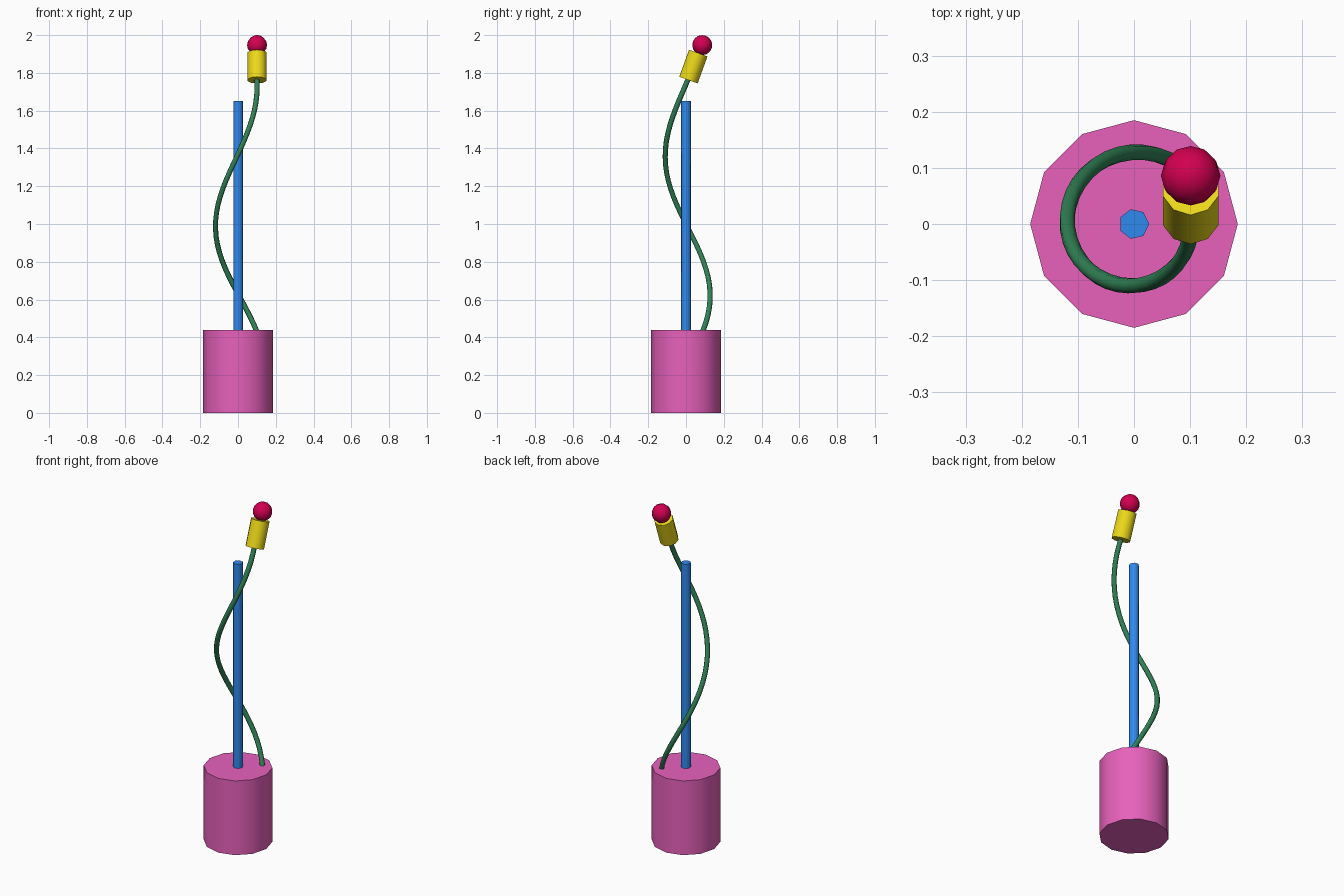
import bpy
from math import cos, sin, radians
from mathutils import Vector

if "Cube" in bpy.data.objects:
    bpy.data.objects.remove(bpy.data.objects["Cube"])


def finish(obj, name, color):
    obj.name = name
    mat = bpy.data.materials.new(name + "_paint")
    mat.diffuse_color = (*color, 1)
    mat.use_nodes = True
    mat.node_tree.nodes["Principled BSDF"].inputs["Base Color"].default_value = mat.diffuse_color
    obj.data.materials.append(mat)
    bpy.ops.object.shade_smooth_by_angle(angle=radians(60))
    return obj


def rod(name, a, b, radius, sides, color, spin=0):
    """Capped cylinder from point a to point b."""
    a, b = Vector(a), Vector(b)
    bpy.ops.mesh.primitive_cylinder_add(vertices=sides, radius=radius, depth=(b - a).length)
    obj = bpy.context.object
    axis = b - a
    tilt = Vector((0, 0, 1)).rotation_difference(axis)
    obj.rotation_euler = tilt.to_euler()
    obj.rotation_euler.rotate_axis("Z", radians(spin))
    obj.location = (a + b) / 2
    return finish(obj, name, color)


# Pot and central support pole
rod("pot", (0, 0, 0), (0, 0, 0.44), 0.185, 12, (0.8, 0.12, 0.5))
rod("pole", (0, 0, 0.42), (0, 0, 1.65), 0.027, 7, (0.03, 0.25, 0.85), -90)

# Stem: tightening helix climbing around the pole
curve = bpy.data.curves.new("stem", "CURVE")
curve.dimensions = "3D"
curve.bevel_depth = 0.014
curve.bevel_resolution = 2
curve.use_fill_caps = True
spline = curve.splines.new("POLY")
steps = 32
spline.points.add(steps)
for i, p in enumerate(spline.points):
    z = 0.43 + (1.775 - 0.43) * i / steps
    deg = 180 + (z - 1.0) / 0.37 * 90
    r = 0.137 - 0.009 * deg / 90
    p.co = (r * cos(radians(deg)), r * sin(radians(deg)), z, 1)
stem = bpy.data.objects.new("stem", curve)
bpy.context.collection.objects.link(stem)
bpy.ops.object.select_all(action="DESELECT")
stem.select_set(True)
bpy.context.view_layer.objects.active = stem
bpy.ops.object.convert(target="MESH")
finish(bpy.context.object, "stem", (0.03, 0.22, 0.09))

# Flower head: tilted sleeve with a ball on top
rod("sleeve", (0.101, 0.013, 1.762), (0.101, 0.065, 1.905), 0.052, 10, (0.85, 0.7, 0.01))
bpy.ops.mesh.primitive_uv_sphere_add(segments=12, ring_count=8, radius=0.053,
                                     location=(0.101, 0.086, 1.947),
                                     rotation=(radians(-20), 0, 0))
finish(bpy.context.object, "bud", (0.65, 0.0, 0.08))
